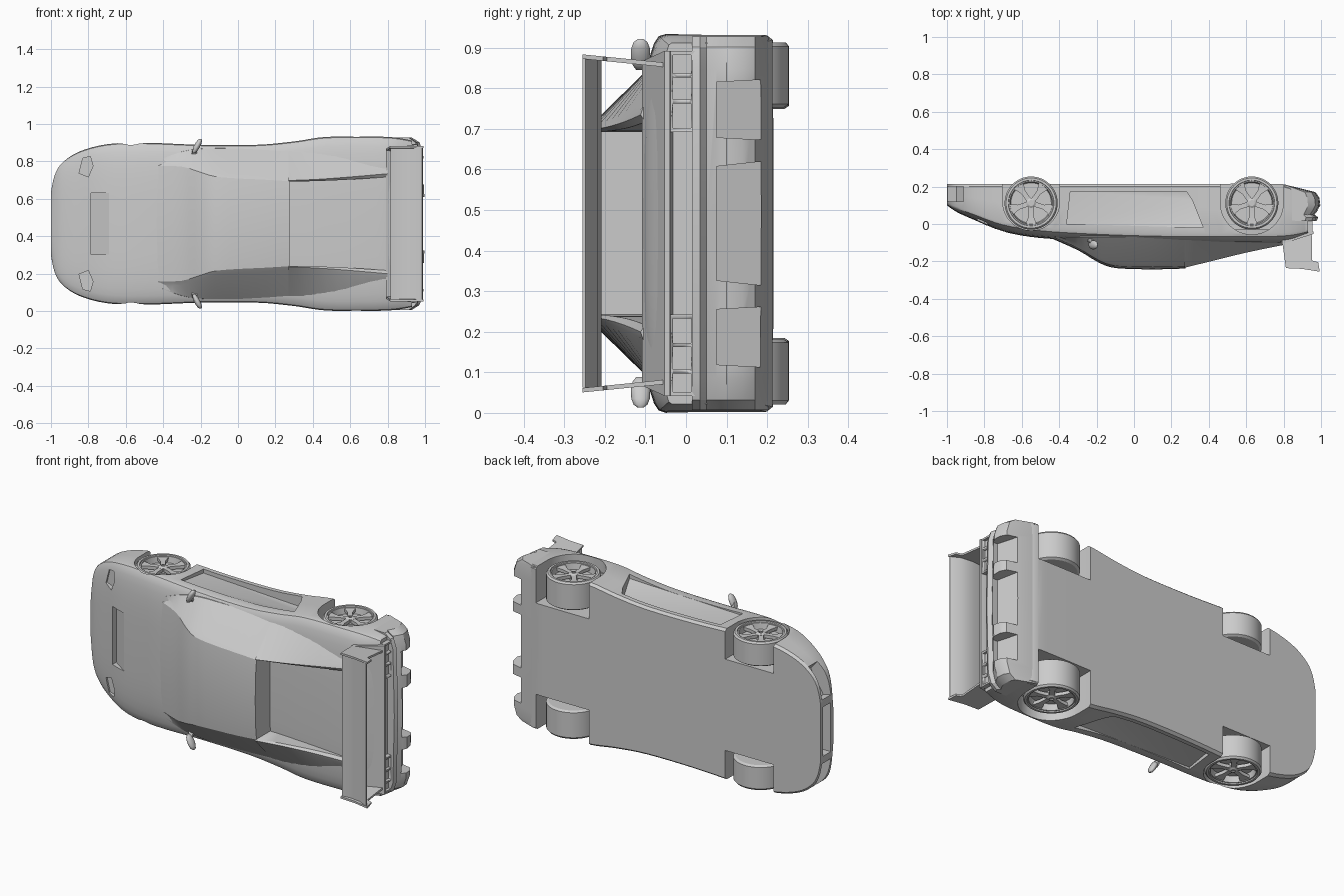
import bpy, bmesh, math
from mathutils import Vector

if "Cube" in bpy.data.objects:
    bpy.data.objects.remove(bpy.data.objects["Cube"])

# Car space: x = length (nose at -1), w = sideways, h = up.  The model lies with its roof toward -y.
def place(p):
    return Vector((p[0], -p[2], p[1] + 0.467))

def finish(name, bm, angle=30):
    bmesh.ops.recalc_face_normals(bm, faces=bm.faces)
    me = bpy.data.meshes.new(name)
    bm.to_mesh(me)
    bm.free()
    ob = bpy.data.objects.new(name, me)
    bpy.context.collection.objects.link(ob)
    smooth(ob, angle)
    return ob

def smooth(ob, angle=30):
    bpy.ops.object.select_all(action='DESELECT')
    ob.select_set(True)
    bpy.context.view_layer.objects.active = ob
    bpy.ops.object.shade_smooth_by_angle(angle=math.radians(angle))

def loft(name, rings, angle=30):
    bm = bmesh.new()
    vs = [[bm.verts.new(place(p)) for p in r] for r in rings]
    n = len(rings[0])
    for a, b in zip(vs, vs[1:]):
        for i in range(n):
            j = (i + 1) % n
            bm.faces.new((a[i], a[j], b[j], b[i]))
    bm.faces.new(vs[0])
    bm.faces.new(vs[-1])
    return finish(name, bm, angle)

def hull(name, pts):
    bm = bmesh.new()
    vs = [bm.verts.new(place(p)) for p in pts]
    r = bmesh.ops.convex_hull(bm, input=vs)
    bmesh.ops.delete(bm, geom=list({v for v in r['geom_interior'] if isinstance(v, bmesh.types.BMVert)}), context='VERTS')
    return finish(name, bm)

def box(name, x0, x1, w0, w1, h0, h1):
    return hull(name, [(x, w, h) for x in (x0, x1) for w in (w0, w1) for h in (h0, h1)])

def prism(name, prof, w0, w1):
    return loft(name, [[(x, w, h) for x, h in prof] for w in (w0, w1)])

def cut(ob, cutter):
    m = ob.modifiers.new('cut', 'BOOLEAN')
    m.operation, m.solver, m.object = 'DIFFERENCE', 'EXACT', cutter
    bpy.ops.object.select_all(action='DESELECT')
    bpy.context.view_layer.objects.active = ob
    ob.select_set(True)
    bpy.ops.object.modifier_apply(modifier=m.name)
    bpy.data.objects.remove(cutter)

def spline(rows, sub=4):
    out = []
    for i in range(len(rows) - 1):
        a, b, c, d = (rows[max(0, min(len(rows) - 1, i + k))] for k in (-1, 0, 1, 2))
        for s in range(sub):
            t = s / sub
            out.append([q + .5 * t * (r - p + t * (2*p - 5*q + 4*r - s2 + t * (3*(q - r) + s2 - p)))
                        for p, q, r, s2 in zip(a, b, c, d)])
    return out + [list(rows[-1])]

def mirrored(half):
    return half + [(x, -w, h) for x, w, h in reversed(half) if w > 1e-6]

# Main body shell: x, half width, floor, shoulder, centre top
stations = [(-1.0, .17, -.215, -.125, -.10), (-.98, .26, -.215, -.105, -.085), (-.94, .325, -.215, -.09, -.06),
            (-.85, .385, -.215, -.06, -.02), (-.7, .425, -.215, -.01, .04), (-.5, .433, -.215, .02, .075),
            (-.2, .422, -.215, .04, .09), (.1, .422, -.215, .05, .10), (.3, .44, -.215, .05, .105),
            (.47, .464, -.215, .05, .108), (.7, .466, -.215, .05, .108), (.83, .462, -.205, .045, .10),
            (.93, .445, -.13, .035, .06)]

def body_section(row):
    x, w, hb, hs, ht = row
    half = [(x, 0, hb), (x, w - .012, hb), (x, w, hb + .015), (x, w, (hb + hs) / 2)]
    for i in range(9):
        t = i / 8 * math.pi / 2
        c = max(math.cos(t), 0) if i < 8 else 0
        half.append((x, w * c ** .62, hs + (ht - hs) * math.sin(t) ** .75))
    return mirrored(half)

body = loft('body_shell', [body_section(r) for r in spline(stations)])

# Wheel arches, door scoops, headlight pockets, corner intakes
def arch(cx, ch, r, s):
    prof = [(cx + r * math.cos(i * math.pi / 24), ch + r * math.sin(i * math.pi / 24)) for i in range(25)]
    prof += [(cx - r, -.4), (cx + r, -.4)]
    return prism('arch_cutter', prof, s * .26, s * .6)

for s in (-1, 1):
    cut(body, arch(-.55, -.118, .152, s))
    cut(body, arch(.63, -.112, .168, s))
    scoop = [(-.36, .0, .415), (-.34, -.175, .405), (.28, -.175, .375), (.31, -.13, .37), (.37, .02, .425)]
    cut(body, hull('scoop_cutter', [(x, s * w, h) for x, h, w in scoop] + [(x, s * .6, h) for x, h, w in scoop]))
    lamp = [(-.85, .27), (-.80, .25), (-.775, .31), (-.79, .36), (-.83, .35)]
    cut(body, hull('lamp_cutter', [(x, s * w, h) for x, w in lamp for h in (-.035, .2)]))
    side = [(-1.03, .19), (-.95, .17), (-.87, .30), (-.93, .37)]
    cut(body, hull('intake_cutter', [(x, s * w, h) for x, w in side for h in (-.2, -.12)]))
cut(body, box('nose_cutter', -1.1, -.95, -.14, .14, -.195, -.125))
# Hood vent ramp
cut(body, prism('vent_cutter', [(-.785, -.025), (-.69, .04), (-.69, .2), (-.785, .2)], -.165, .165))
smooth(body)

# Cabin: x, base half width, roof half width, roof height
cabin = [(-.44, .34, .32, .078), (-.3, .39, .315, .14), (-.2, .405, .285, .2), (-.12, .408, .262, .232),
         (0, .408, .252, .241), (.15, .408, .245, .242), (.275, .408, .237, .238)]
def cabin_section(row):
    x, wb, wr, ht = row
    return mirrored([(x, 0, .03), (x, wb, .03), (x, wb - .005, min(.07, ht - .02)), (x, wr + .012, ht - .03),
                     (x, wr - .01, ht - .012), (x, wr * .6, ht - .003), (x, 0, ht)])
loft('cabin', [cabin_section(r) for r in spline(cabin, 3)])

# Rear buttresses: x, inner, ridge, outer, ridge height
ridge = [(.27, .225, .237, .408, .234), (.42, .228, .246, .412, .197), (.6, .236, .264, .395, .153), (.8, .25, .285, .34, .112)]
for s, side in ((-1, 'left'), (1, 'right')):
    loft(side + '_buttress', [[(x, s * a, .03), (x, s * a, h - .012), (x, s * (a + b) / 2, h), (x, s * b, h - .006),
                               (x, s * c, .065), (x, s * c, .03)] for x, a, b, c, h in spline(ridge, 3)])

# Tail lip over the lamp recess
loft('tail_lip', [[(.79, s * .40, .108), (.96, s * .425, .053), (.96, s * .425, .04), (.90, s * .42, .025), (.79, s * .4, .05)]
                  for s in (-1, 1)])

# Rear bumper with diffuser channels
outline = [(.80, -.02), (.975, -.015), (.985, -.035), (.965, -.05), (.985, -.075), (1.0, -.10), (.995, -.14),
           (.975, -.17), (.83, -.205), (.80, -.205)]
def bumper_row(w, pull):
    return [(x - pull * max(0, x - .8) / .2, w, h) for x, h in outline]
bumper = loft('rear_bumper', [bumper_row(w, p) for w, p in
              ((-.46, .07), (-.435, .03), (-.38, .01), (0, 0), (.38, .01), (.435, .03), (.46, .07))])
for a, b in ((-.165, .165), (.20, .36), (-.36, -.20)):
    m = (a + b) / 2
    cut(bumper, hull('diffuser_cutter', [(x, m + (w - m) * k, h) for w in (a, b) for x, h, k in
                     ((.95, -.075, .85), (1.1, -.075, .85), (.87, -.3, 1), (1.1, -.3, 1))]))
for s in (-1, 1):
    cut(bumper, arch(.63, -.112, .168, s))
smooth(bumper)

# Tail lamp frames
for s, side in ((-1, 'left'), (1, 'right')):
    frame = box(side + '_tail_lamp', .90, .955, s * .225, s * .425, -.025, .042)
    for a, b in ((.235, .295), (.305, .36), (.37, .415)):
        cut(frame, box('lens_cutter', .94, 1.1, s * a, s * b, -.012, .032))

# Rear wing with end plates
prism('wing_blade', [(.815, .228), (.86, .222), (.93, .23), (.985, .255), (.988, .248), (.94, .217), (.87, .208), (.82, .214)],
      -.405, .405)
plate = [(.79, .075), (.95, .045), (.953, .195), (.985, .205), (.993, .255), (.90, .24), (.812, .236)]
for s, side in ((-1, 'left'), (1, 'right')):
    loft(side + '_wing_plate', [[(x, s * (w + .1 * (h - .08)), h) for x, h in plate] for w in (.388, .399)])

# Door mirrors: arm and oval shell
for s, side in ((-1, 'left'), (1, 'right')):
    hull(side + '_mirror_arm', [(x, s * w, h) for x, w, h in
         ((-.25, .37, .07), (-.22, .37, .07), (-.25, .37, .09), (-.22, .37, .09), (-.235, .42, .10), (-.215, .42, .12))])
    rings = []
    for w, k in ((.378, .45), (.39, .8), (.41, 1), (.432, .95), (.447, .7), (.454, .3)):
        cx = -.235 + (w - .378) * .45
        rings.append([(cx + .017 * k * math.cos(i * math.pi / 6), s * w, .112 + .024 * k * math.sin(i * math.pi / 6))
                      for i in range(12)])
    loft(side + '_mirror', rings, 50)

# Wheels: lathed tyre and rim, five spokes, hub
def wheel(name, cx, ch, s, outer, width):
    def circle(r, o, n=48):
        return [(cx + r * math.cos(2 * math.pi * i / n), s * (outer + o), ch + r * math.sin(2 * math.pi * i / n)) for i in range(n)]
    loft(name + '_tyre', [circle(r, o) for r, o in ((.13, -width), (.142, -width + .008), (.142, -.01), (.134, 0), (.122, 0),
                          (.120, -.006), (.114, -.006), (.108, -.04))])
    loft(name + '_hub', [circle(r, o, 20) for r, o in ((.026, -.045), (.026, -.012), (.016, -.006), (.010, -.006), (.010, -.012))])
    for k in range(5):
        t = 2 * math.pi * k / 5 + math.pi / 2
        c, n = math.cos(t), math.sin(t)
        pts = []
        for r, v, o in ((.012, .013, -.012), (.07, .013, -.014), (.113, .03, -.01)):
            for e in (-1, 1):
                for d in (0, -.018):
                    pts.append((cx + r * c - e * v * n, s * (outer + o + d), ch + r * n + e * v * c))
        loft(f'{name}_spoke_{k + 1}', [[pts[i + j] for j in (0, 1, 3, 2)] for i in (0, 4, 8)])

for s, side in ((-1, 'left'), (1, 'right')):
    wheel(f'{side}_front_wheel', -.55, -.112, s, .422, .14)
    wheel(f'{side}_rear_wheel', .63, -.112, s, .446, .16)
